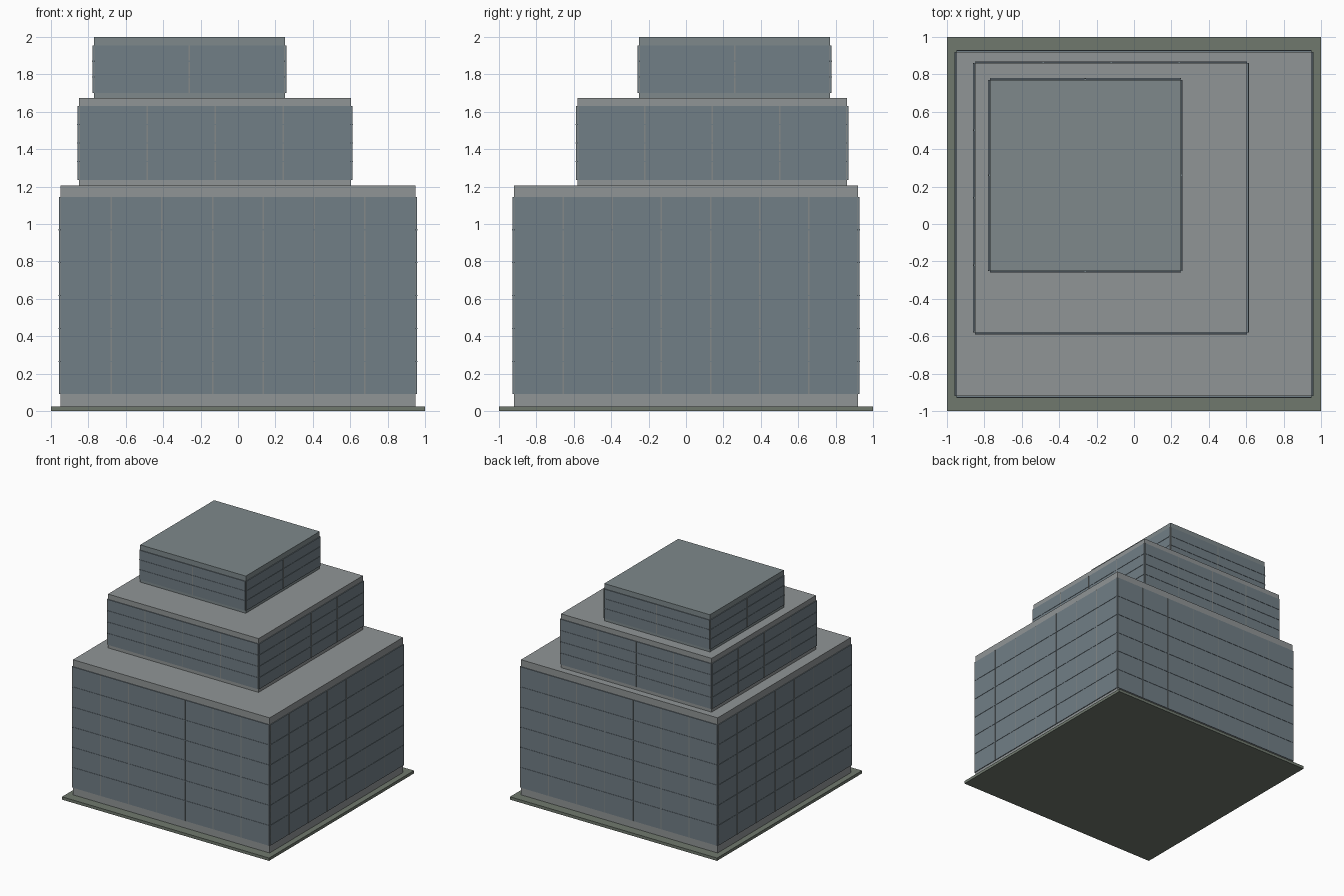
import bpy, bmesh
from mathutils import Matrix, Vector

if "Cube" in bpy.data.objects:
    bpy.data.objects.remove(bpy.data.objects["Cube"])


def material(name, rgb):
    m = bpy.data.materials.new(name)
    m.diffuse_color = (*rgb, 1)
    m.use_nodes = True
    m.node_tree.nodes["Principled BSDF"].inputs["Base Color"].default_value = m.diffuse_color
    return m


PAVING = material("paving", (0.16, 0.19, 0.155))
CONCRETE = material("concrete", (0.28, 0.30, 0.305))
CROWN = material("crown_concrete", (0.21, 0.25, 0.26))
GLASS = material("blue_grey_glass", (0.165, 0.21, 0.24))
METAL = material("mullion_metal", (0.23, 0.25, 0.25))


def add_boxes(name, boxes, mat):
    """One object made of (min corner, max corner) boxes."""
    bm = bmesh.new()
    for lo, hi in boxes:
        lo, hi = Vector(lo), Vector(hi)
        bmesh.ops.create_cube(bm, size=1, matrix=Matrix.Translation((lo + hi) / 2)
                              @ Matrix.Diagonal((*(hi - lo), 1)))
    mesh = bpy.data.meshes.new(name)
    bm.to_mesh(mesh)
    bm.free()
    mesh.materials.append(mat)
    obj = bpy.data.objects.new(name, mesh)
    bpy.context.collection.objects.link(obj)


def wall_boxes(x0, x1, y0, y1, spans, z0, z1, out):
    """Boxes standing proud of all four walls; spans are 0..1 along the wall with half width."""
    boxes = []
    for t, half in spans:
        cx, cy = x0 + t * (x1 - x0), y0 + t * (y1 - y0)
        hx, hy = (half * (x1 - x0), half * (y1 - y0))
        ax, bx = max(cx - hx, x0), min(cx + hx, x1)
        ay, by = max(cy - hy, y0), min(cy + hy, y1)
        boxes += [((ax, y0 - out, z0), (bx, y0 + 0.004, z1)),
                  ((ax, y1 - 0.004, z0), (bx, y1 + out, z1)),
                  ((x0 - out, ay, z0), (x0 + 0.004, by, z1)),
                  ((x1 - 0.004, ay, z0), (x1 + out, by, z1))]
    return boxes


def tier(name, x0, x1, y0, y1, z0, z1, g0, g1, bays, floors, mat):
    # solid block with roof
    add_boxes(name + "_block", [((x0, y0, z0), (x1, y1, z1))], mat)
    # glazing sheet on each side, leaving notched corners
    add_boxes(name + "_glazing",
              wall_boxes(x0, x1, y0, y1, [(0.5, 0.5)], g0, g1, 0.0065), GLASS)
    # vertical mullions
    half = 0.004 / (x1 - x0)
    add_boxes(name + "_mullions",
              wall_boxes(x0, x1, y0, y1, [(i / bays, half) for i in range(bays + 1)],
                         g0, g1, 0.008), METAL)
    # thin floor lines
    rails = []
    for i in range(1, floors):
        z = g0 + (g1 - g0) * i / floors
        rails += wall_boxes(x0, x1, y0, y1, [(0.5, 0.5)], z - 0.003, z + 0.003, 0.0095)
    add_boxes(name + "_floor_rails", rails, GLASS)


# paved base
add_boxes("base_plinth", [((-1, -1, 0), (1, 1, 0.025))], PAVING)

# stepped tiers
tier("lower_tier", -0.95, 0.95, -0.92, 0.92, 0.025, 1.205, 0.09, 1.145, 7, 6, CONCRETE)
tier("middle_tier", -0.85, 0.605, -0.58, 0.86, 1.205, 1.675, 1.235, 1.63, 4, 4, CONCRETE)
tier("upper_tier", -0.77, 0.25, -0.25, 0.77, 1.675, 2.0, 1.70, 1.955, 2, 3, CROWN)
